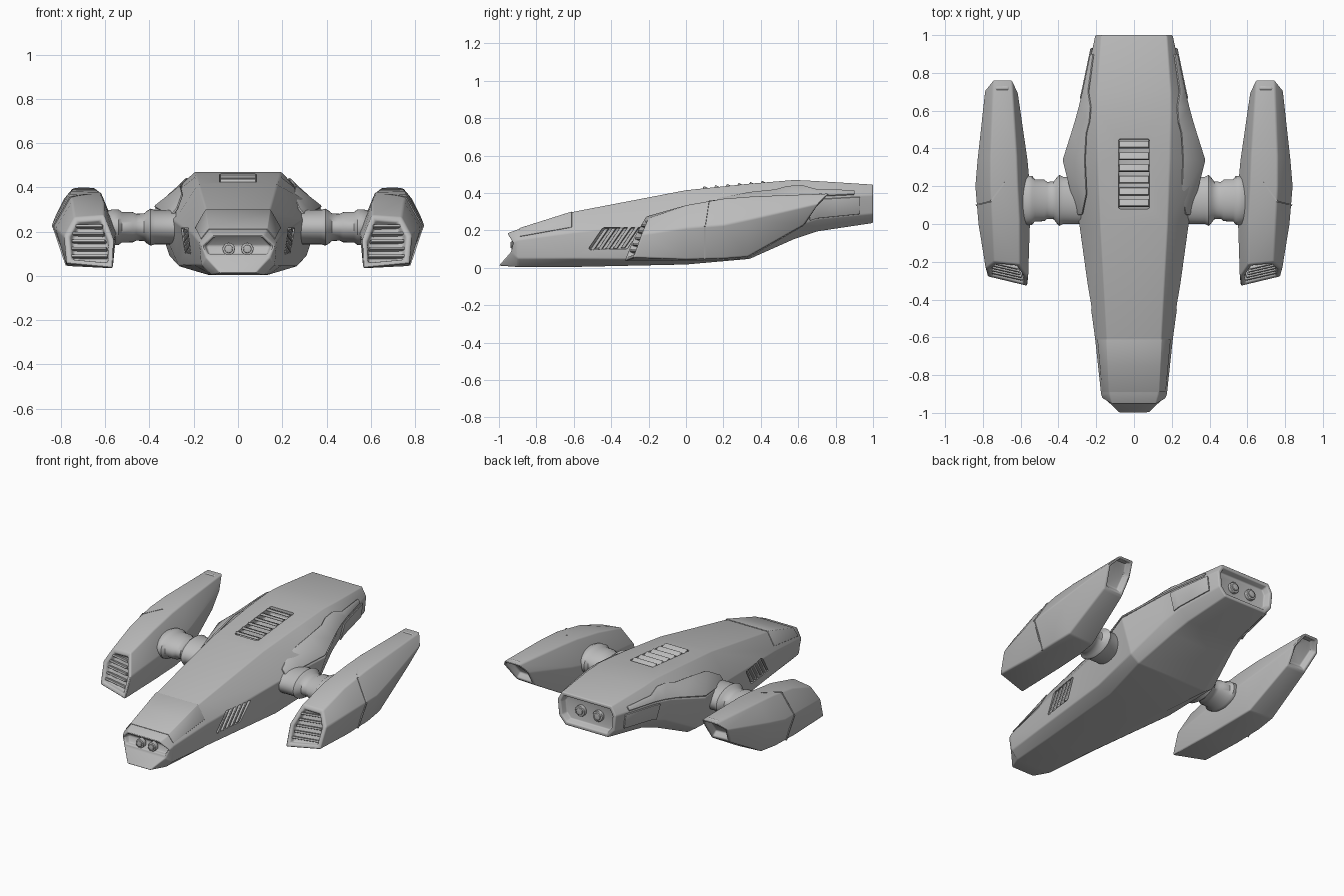
import bpy, bmesh, math
from mathutils import Matrix, Vector

cube = bpy.data.objects.get("Cube")
if cube:
    bpy.data.objects.remove(cube)

grey = bpy.data.materials.new("hull_grey")
grey.use_nodes = True
grey.diffuse_color = (0.5, 0.5, 0.5, 1)
grey.node_tree.nodes["Principled BSDF"].inputs["Base Color"].default_value = (0.5, 0.5, 0.5, 1)


def activate(ob):
    bpy.ops.object.select_all(action='DESELECT')
    ob.select_set(True)
    bpy.context.view_layer.objects.active = ob


def finish(bm, name, bevel=0.0, mirror=False, cutters=(), angle=28, segments=3):
    """Turn a bmesh into a bevelled, cut, mirrored and smooth shaded part."""
    bmesh.ops.recalc_face_normals(bm, faces=bm.faces)
    mesh = bpy.data.meshes.new(name)
    bm.to_mesh(mesh)
    bm.free()
    ob = bpy.data.objects.new(name, mesh)
    bpy.context.collection.objects.link(ob)
    mesh.materials.append(grey)
    activate(ob)
    if bevel:
        mod = ob.modifiers.new("bevel", 'BEVEL')
        mod.width, mod.segments = bevel, segments
        mod.limit_method, mod.angle_limit = 'ANGLE', math.radians(16)
    for cutter in cutters:
        mod = ob.modifiers.new("cut", 'BOOLEAN')
        mod.operation, mod.object, mod.solver = 'DIFFERENCE', cutter, 'EXACT'
    if mirror:
        ob.modifiers.new("mirror", 'MIRROR').use_mirror_merge = False
    for mod in list(ob.modifiers):
        bpy.ops.object.modifier_apply(modifier=mod.name)
    for cutter in cutters:
        bpy.data.objects.remove(cutter)
    bpy.ops.object.shade_smooth_by_angle(angle=math.radians(angle))
    return ob


def box(bm, size, loc, rot=None, shear=0.0):
    """Box with optional rotation, leaning along y with height."""
    m = Matrix.Translation(loc) @ (rot or Matrix()).to_4x4()
    lean = Matrix(((1, 0, 0, 0), (0, 1, shear, 0), (0, 0, 1, 0), (0, 0, 0, 1)))
    bmesh.ops.create_cube(bm, size=1, matrix=m @ lean @ Matrix.Diagonal((*size, 1)))


def loft(bm, rings):
    """Skin closed rings of points; returns the first and last vertex rings."""
    rows = [[bm.verts.new(p) for p in ring] for ring in rings]
    n = len(rows[0])
    for a, b in zip(rows, rows[1:]):
        for i in range(n):
            bm.faces.new((a[i], a[(i + 1) % n], b[(i + 1) % n], b[i]))
    return rows[0], rows[-1]


def recess(bm, faces, rim, depth):
    bmesh.ops.recalc_face_normals(bm, faces=bm.faces)
    bmesh.ops.inset_region(bm, faces=faces, thickness=rim, use_even_offset=True)
    bmesh.ops.inset_region(bm, faces=faces, thickness=0.008, depth=-depth, use_even_offset=True)


# Hull stations: y, then x and z of the top edge, shoulder, chine and belly edge
STATIONS = [
    (-0.90, (.13, .205), (.175, .15), (.165, .05), (.12, .005)),
    (-0.60, (.145, .30), (.207, .19), (.20, .05), (.14, .005)),
    (0.00, (.178, .415), (.29, .25), (.27, .045), (.18, .018)),
    (0.34, (.19, .45), (.38, .30), (.31, .09), (.25, .048)),
    (0.58, (.195, .47), (.30, .36), (.26, .22), (.20, .155)),
    (0.70, (.195, .464), (.27, .375), (.24, .26), (.18, .195)),
    (1.00, (.175, .445), (.205, .39), (.195, .29), (.15, .24)),
]


def hull_point(y, f, side=1):
    """Point on the hull at station y; f runs 0 to 3 from top edge to belly."""
    for a, b in zip(STATIONS, STATIONS[1:]):
        if y <= b[0]:
            break
    k = (y - a[0]) / (b[0] - a[0])
    p = [Vector(u).lerp(Vector(v), k) for u, v in zip(a[1:], b[1:])]
    i = min(int(f), 2)
    q = p[i].lerp(p[i + 1], f - i)
    return Vector((side * q.x, y, q.y))


def plate(name, columns, thick, mirror=True):
    """Raised panel lying on the hull, from columns of (y, f, side)."""
    bm = bmesh.new()
    grid = [[bm.verts.new(hull_point(*p)) for p in col] for col in columns]
    for a, b in zip(grid, grid[1:]):
        for i in range(len(a) - 1):
            bm.faces.new((a[i], a[i + 1], b[i + 1], b[i]))
    bmesh.ops.recalc_face_normals(bm, faces=bm.faces)
    bm.normal_update()
    centre = Vector((0, 0.2, 0.22))
    if sum((f.calc_center_median() - centre).dot(f.normal) for f in bm.faces) < 0:
        bmesh.ops.reverse_faces(bm, faces=bm.faces)
    bm.normal_update()
    top = bmesh.ops.extrude_face_region(bm, geom=bm.faces[:])["geom"]
    for v in [g for g in top if isinstance(g, bmesh.types.BMVert)]:
        v.co += v.normal * thick
    return finish(bm, name, bevel=thick * 0.6, mirror=mirror, segments=2)


# Cutters for the dorsal vent and the two side vents
yaw = Matrix.Rotation(math.radians(-8), 3, 'Z')


def cutter(name, parts):
    bm = bmesh.new()
    for part in parts:
        box(bm, *part)
    ob = finish(bm, name, bevel=0.012)
    ob.hide_render = True
    return ob


vent_parts = []
for s in (1, -1):
    rot = Matrix.Rotation(math.radians(-8 * s), 3, 'Z')
    vent_parts.append(((.07, .21, .115), hull_point(-.38, 1.33, s), rot, 0.7))
side_cut = cutter("side_vent_cutter", vent_parts)
top_cut = cutter("top_vent_cutter", [((.165, .37, .08), (0, .265, .445))])

# Main hull with an undercut nose and a sunken rear nozzle
bm = bmesh.new()
nose = [(.115, -.955, .185), (.168, -.925, .135), (.145, -.935, .085), (.08, -1, .012)]
halves = [nose] + [[(x, s[0], z) for x, z in s[1:]] for s in STATIONS]
rings = [h + [(-x, y, z) for x, y, z in reversed(h)] for h in halves]
first, last = loft(bm, rings)
front = [bm.faces.new((first[i], first[i + 1], first[6 - i], first[7 - i])) for i in range(3)]
back = bm.faces.new(last)
recess(bm, front[:2], 0.014, 0.025)
recess(bm, [back], 0.022, 0.04)
hull = finish(bm, "hull", bevel=0.012, cutters=(side_cut, top_cut))

# Louvres in the dorsal and side vents
bm = bmesh.new()
tilt = Matrix.Rotation(math.radians(-25), 3, 'X')
for i in range(6):
    y = .11 + i * .062
    box(bm, (.16, .04, .016), (0, y, .412 + y * .09), tilt)
finish(bm, "top_vent_louvres", bevel=0.004)
bm = bmesh.new()
for i in range(5):
    p = hull_point(-.462 + i * .041, 1.33)
    box(bm, (.03, .022, .115), p - Vector((.016, 0, 0)), yaw, 0.7)
finish(bm, "side_vent_louvres", bevel=0.004, mirror=True)

# Raised panels on the nose, the shoulders and the tail flanks
plate("nose_cover", [[(y, .75, 1), (y, 0, 1), (y, 0, -1), (y, .75, -1)]
                     for y in (-.89, -.75, -.61)], 0.005, mirror=False)
plate("shoulder_panel", [[(y, hi, 1), (y, .96, 1)] for y, hi in
                         ((.05, .72), (.16, .42), (.34, .34), (.48, .38), (.54, .3),
                          (.62, .3), (.70, .55), (.90, .6))], 0.012)
plate("tail_flank", [[(y, 1.05, 1), (y, 1.95, 1)] for y in (.66, .70, .80, .93)], 0.012)

# Round lamps in the nose and thrusters in the tail
def studs(name, x, y, z, r):
    bm = bmesh.new()
    for cx in (x, -x):
        for radius, depth in ((r, .03), (r * .65, .045)):
            m = Matrix.Translation((cx, y, z)) @ Matrix.Rotation(math.pi / 2, 4, 'X')
            bmesh.ops.create_cone(bm, cap_ends=True, segments=24, radius1=radius,
                                  radius2=radius, depth=depth, matrix=m)
    finish(bm, name, bevel=0.004)


studs("nose_lamps", .042, -.915, .122, .028)
studs("tail_thrusters", .062, .965, .342, .034)

# Side engine pods: rings run top inner, top outer, outer, bottom outer, bottom inner, inner
POD = [
    [(.605, -.215, .275), (.74, -.20, .265), (.785, -.235, .18), (.775, -.28, .055),
     (.565, -.33, .035), (.56, -.28, .16)],
    [(.605, .02, .335), (.75, .0, .335), (.825, .0, .215), (.775, .0, .045),
     (.575, .0, .035), (.55, .0, .19)],
    [(.615, .22, .365), (.76, .2, .37), (.842, .2, .23), (.775, .2, .05),
     (.58, .2, .04), (.55, .2, .21)],
    [(.62, .36, .378), (.76, .36, .382), (.83, .34, .26), (.765, .33, .06),
     (.59, .33, .05), (.563, .34, .24)],
    [(.645, .765, .397), (.745, .765, .397), (.79, .71, .345), (.755, .63, .23),
     (.62, .63, .225), (.615, .70, .33)],
]
bm = bmesh.new()
first, last = loft(bm, POD)
intake, exhaust = bm.faces.new(first), bm.faces.new(last)
recess(bm, [intake], 0.024, 0.03)
recess(bm, [exhaust], 0.018, 0.04)
finish(bm, "engine_pods", bevel=0.014, mirror=True)

# Intake louvres, following the slanted mouth of each pod
bm = bmesh.new()
lean = Matrix.Rotation(math.radians(13), 3, 'Z') @ Matrix.Rotation(math.radians(-20), 3, 'X')
for i in range(5):
    z = .085 + i * .034
    box(bm, (.17 - i * .008, .04, .013), (.668 + i * .002, -.272 + (z - .06) * .4, z), lean)
finish(bm, "intake_louvres", bevel=0.003, mirror=True)

# Fine seam bands around the pods
bm = bmesh.new()
path = [Vector(p) for p in ((.685, .22, .367), (.758, .12, .354), (.834, .1, .222), (.775, .1, .047))]
for a, b in zip(path, path[1:]):
    rot = (b - a).to_track_quat('Z', 'Y').to_matrix()
    box(bm, (.008, .008, (b - a).length), (a + b) / 2, rot)
finish(bm, "pod_seams", mirror=True)

# Collared struts joining pods to hull
bm = bmesh.new()
profile = [(.28, .125), (.375, .125), (.395, .135), (.41, .12), (.425, .10), (.46, .098),
           (.475, .11), (.525, .112), (.54, .13), (.57, .13), (.60, .11)]
rings = [[(x, .125 + r * math.cos(a), .22 + r * .62 * math.sin(a))
          for a in (math.tau * k / 32 for k in range(32))] for x, r in profile]
first, last = loft(bm, rings)
bm.faces.new(first)
bm.faces.new(last)
finish(bm, "pod_struts", mirror=True, angle=45)
